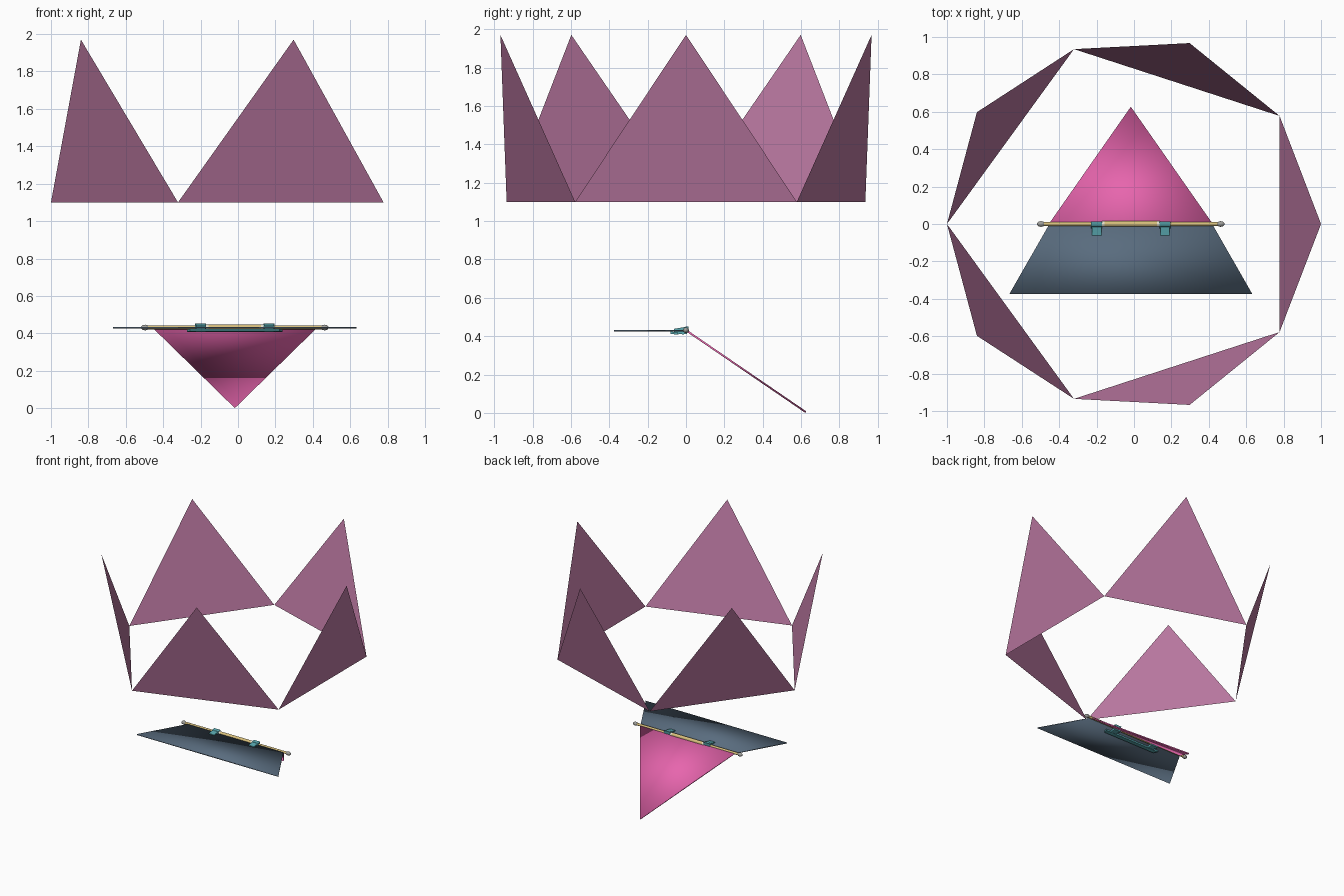
import bpy, bmesh, math
from mathutils import Vector

if "Cube" in bpy.data.objects:
    bpy.data.objects.remove(bpy.data.objects["Cube"])

CX = -0.017   # shared centre line
HZ = 0.431    # hinge height


def material(name, col):
    m = bpy.data.materials.new(name)
    m.diffuse_color = (*col, 1)
    m.use_nodes = True
    m.node_tree.nodes["Principled BSDF"].inputs["Base Color"].default_value = m.diffuse_color
    return m


pink = material("pink", (0.80, 0.13, 0.42))
mauve = material("mauve", (0.50, 0.19, 0.36))
slate = material("slate", (0.10, 0.15, 0.21))
gold = material("gold", (0.68, 0.52, 0.20))
cream = material("cream", (0.80, 0.76, 0.62))
teal = material("teal", (0.10, 0.40, 0.44))
steel = material("steel", (0.35, 0.35, 0.33))


def mesh_object(name, verts, faces, mat):
    me = bpy.data.meshes.new(name)
    me.from_pydata(verts, [], faces)
    me.materials.append(mat)
    ob = bpy.data.objects.new(name, me)
    bpy.context.collection.objects.link(ob)
    return ob


def slab(name, pts, offset, mat, smooth=False):
    # closed prism between an outline and its offset copy
    n = len(pts)
    off = Vector(offset)
    verts = [Vector(p) for p in pts] + [Vector(p) + off for p in pts]
    faces = [list(range(n)), list(range(n, 2 * n))]
    faces += [(i, (i + 1) % n, (i + 1) % n + n, i + n) for i in range(n)]
    ob = mesh_object(name, verts, faces, mat)
    bm = bmesh.new()
    bm.from_mesh(ob.data)
    bmesh.ops.recalc_face_normals(bm, faces=bm.faces)
    for f in bm.faces:
        f.smooth = smooth
    bm.to_mesh(ob.data)
    bm.free()
    return ob


def rod(name, x0, x1, r, mat):
    bpy.ops.mesh.primitive_cylinder_add(vertices=16, radius=r, depth=x1 - x0,
                                        location=((x0 + x1) / 2, 0, HZ),
                                        rotation=(0, math.pi / 2, 0))
    ob = bpy.context.object
    ob.name = name
    ob.data.materials.append(mat)
    bpy.ops.object.shade_smooth_by_angle()
    return ob


# Crown of five single-sided triangles
for i in range(5):
    a = math.radians(72 * i)

    def ring(r, ang, z):
        return (CX + r * math.cos(ang), r * math.sin(ang), z)
    h = math.radians(36)
    mesh_object(f"crown_triangle_{i + 1}",
                [ring(0.983, a - h, 1.10), ring(0.983, a + h, 1.10), ring(1.017, a, 1.97)],
                [(0, 1, 2)], mauve)

# Hinged panels
slab("flat_panel", [(CX - 0.435, 0, 0.425), (CX - 0.65, -0.375, 0.425),
                    (CX + 0.65, -0.375, 0.425), (CX + 0.435, 0, 0.425)],
     (0, 0, 0.008), slate, True)
slab("sloping_panel", [(CX - 0.435, 0, 0.425), (CX + 0.435, 0, 0.425), (CX, 0.622, 0.0)],
     (0, 0.005, 0.008), pink, True)

# Hinge rod, sleeve and sleeve collars
rod("hinge_rod", CX - 0.47, CX + 0.47, 0.010, gold)
rod("hinge_sleeve", CX - 0.14, CX + 0.14, 0.015, gold)
for s, side in ((-1, "left"), (1, "right")):
    c = CX + s * 0.147
    rod(f"sleeve_collar_{side}", c - 0.008, c + 0.008, 0.015, cream)

    # Rounded rod ends
    bpy.ops.mesh.primitive_uv_sphere_add(segments=16, ring_count=10, radius=1,
                                         location=(CX + s * 0.48, 0, HZ))
    knob = bpy.context.object
    knob.name = f"rod_knob_{side}"
    knob.scale = (0.022, 0.015, 0.015)
    knob.data.materials.append(steel)
    bpy.ops.object.shade_smooth()

    # Clip: a faceted knuckle on the rod with an arm over the panel
    x = CX + s * 0.183
    slab(f"clip_knuckle_{side}",
         [(x - 0.029, y, z) for y, z in ((0.014, 0.452), (-0.012, 0.447), (-0.026, 0.432),
                                         (-0.020, 0.409), (0.004, 0.411), (0.012, 0.43))],
         (0.058, 0, 0), teal)
    slab(f"clip_arm_{side}",
         [(x - 0.025, y, z) for y, z in ((-0.015, 0.446), (-0.062, 0.438),
                                         (-0.062, 0.408), (-0.015, 0.412))],
         (0.05, 0, 0), teal)

# Bar under the panel joining both clips
slab("clip_bar", [(CX - 0.255, -0.042, 0.408), (CX + 0.255, -0.042, 0.408),
                  (CX + 0.24, -0.082, 0.412), (CX - 0.24, -0.082, 0.412)],
     (0, 0, 0.012), teal)
